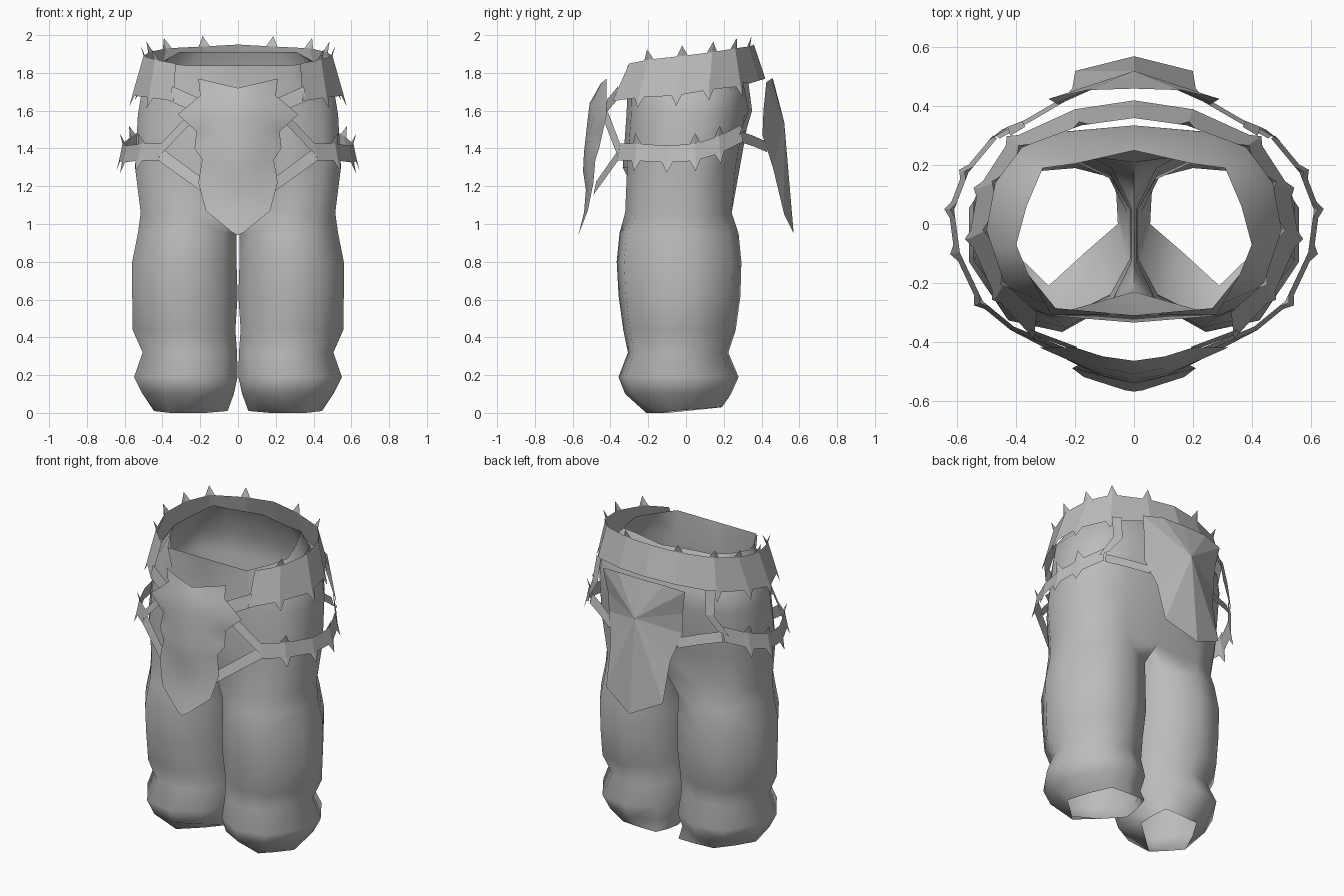
import bpy, bmesh, math
from mathutils import Vector

if "Cube" in bpy.data.objects:
    bpy.data.objects.remove(bpy.data.objects["Cube"])

grey = bpy.data.materials.new("grey")
grey.diffuse_color = (0.5, 0.5, 0.5, 1)
grey.use_nodes = True
grey.node_tree.nodes["Principled BSDF"].inputs["Base Color"].default_value = grey.diffuse_color


def finish(name, bm, smooth=None, recalc=False):
    """Mirror across x, weld the centre seam and make an object."""
    geom = bm.verts[:] + bm.edges[:] + bm.faces[:]
    copy = bmesh.ops.duplicate(bm, geom=geom)["geom"]
    for v in copy:
        if isinstance(v, bmesh.types.BMVert):
            v.co.x = -v.co.x
    bmesh.ops.reverse_faces(bm, faces=[f for f in copy if isinstance(f, bmesh.types.BMFace)])
    bmesh.ops.remove_doubles(bm, verts=[v for v in bm.verts if abs(v.co.x) < 1e-4], dist=1e-4)
    if recalc:
        bmesh.ops.recalc_face_normals(bm, faces=bm.faces[:])
    me = bpy.data.meshes.new(name)
    bm.to_mesh(me)
    bm.free()
    me.materials.append(grey)
    ob = bpy.data.objects.new(name, me)
    bpy.context.collection.objects.link(ob)
    if smooth:
        bpy.context.view_layer.objects.active = ob
        ob.select_set(True)
        bpy.ops.object.shade_smooth_by_angle(angle=math.radians(smooth))
        ob.select_set(False)
    return ob


def power(v, e):
    return math.copysign(abs(v) ** e, v)


# Trousers: a ten-sided leg that opens into half a hip ring
hem = [(.17, -.10, 0), (.29, -.21, 0), (.36, -.14, 0), (.445, -.07, .01), (.39, .06, .02),
       (.32, .18, .03), (.2, .19, .03), (.08, .19, .03), (.06, .1, .02), (.055, 0, .01)]
leg_rows = [  # z, inner x, outer x, front y, back y
    (.10, .022, .505, -.325, .24), (.19, .002, .55, -.36, .28),
    (.32, .005, .505, -.31, .225), (.44, .014, .558, -.335, .265),
    (.62, .002, .56, -.36, .29), (.80, .008, .56, -.37, .295),
    (.95, .008, .53, -.355, .28)]
hip_rows = [  # z, half width, front y, back y
    (1.06, .515, -.345, .265), (1.3, .545, -.335, .285),
    (1.58, .53, -.315, .335), (1.7, .51, -.31, .335)]
waist = [(0, -.31, 1.84), (.28, -.31, 1.84), (.36, -.17, 1.85), (.40, -.07, 1.86),
         (.365, .06, 1.88), (.31, .19, 1.91), (.2, .205, 1.91), (0, .25, 1.91)]
leg_angles = [-45, -8, 30, 75, 105, 148, 186, 225, 255, 285]
wide = math.sin(math.radians(75))

bm = bmesh.new()
rings = [[bm.verts.new(p) for p in hem]]
for z, xi, xo, yf, yb in leg_rows:
    ring = []
    for a in leg_angles:
        s, c = math.sin(math.radians(a)), math.cos(math.radians(a))
        x = (xi + xo) / 2 + (xo - xi) / 2 * s / wide
        y = (yf + yb) / 2 - (yb - yf) / 2 * power(c, .95)
        ring.append(bm.verts.new((x, y, z)))
    rings.append(ring)
for i, (z, rx, yf, yb) in enumerate(hip_rows):
    ring = []
    for k in range(8):
        t = math.pi * k / 7
        c = math.cos(t)
        x = 0 if k in (0, 7) else rx * (math.sin(t) / math.sin(math.pi * 3 / 7)) ** .8
        y = (yf + yb) / 2 - (yb - yf) / 2 * power(c, .75)
        zz = z
        if i == 0 and k in (0, 7):          # crotch seam ends
            y, zz = (-.23 if k == 0 else .21), 1.09
        ring.append(bm.verts.new((x, y, zz)))
    if i == 0:                              # crotch seam
        ring += [bm.verts.new((0, .08, 1.08)), bm.verts.new((0, -.1, 1.08))]
    rings.append(ring)
rings.append([bm.verts.new(p) for p in waist])
for a, b in zip(rings, rings[1:]):
    closed = len(b) == 10
    for k in range(10 if closed else 7):
        n = (k + 1) % 10
        bm.faces.new((a[k], a[n], b[n], b[k]))
finish("trousers", bm, 85, True)


def band(bm, low, high, thorn_up=(), thorn_down=(), height=.055):
    """Ribbon between two edge paths, with thorns on chosen points."""
    lo = [bm.verts.new(p) for p in low]
    hi = [bm.verts.new(p) for p in high]
    for k in range(len(lo) - 1):
        bm.faces.new((lo[k], lo[k + 1], hi[k + 1], hi[k]))
    for path, picks, sign in ((high, thorn_up, 1), (low, thorn_down, -1)):
        for k in picks:
            p = Vector(path[k])
            before = (Vector(path[k - 1]) - p).normalized() * .03
            after = (Vector(path[k + 1]) - p).normalized() * .03
            out = Vector((p.x, p.y, 0)).normalized() * .015
            tip = bm.verts.new(p + out + Vector((0, 0, sign * height)))
            root = bm.verts.new(p)
            for side in (before, after):
                bm.faces.new((bm.verts.new(p + side), root, tip))


def strap(bm, path, half, up=(), down=(), lean=.97):
    band(bm, [(x, y, z - half) for x, y, z in path],
         [(x * lean, y * lean, z + half) for x, y, z in path], up, down)


# Flared waist belt, open at the front
bm = bmesh.new()
band(bm,
     [(.34, -.39, 1.65), (.47, -.25, 1.67), (.56, -.05, 1.68), (.53, .12, 1.71),
      (.42, .29, 1.73), (.2, .39, 1.76), (0, .42, 1.77)],
     [(.33, -.30, 1.85), (.44, -.2, 1.87), (.50, -.02, 1.89), (.47, .14, 1.91),
      (.38, .26, 1.93), (.18, .335, 1.94), (0, .36, 1.95)],
     (1, 2, 3, 4, 5), (1, 2, 3, 4))
finish("waist_belt", bm)

# Hip straps joining the two plates
bm = bmesh.new()
strap(bm, [(.42, -.36, 1.38), (.53, -.27, 1.38), (.61, -.1, 1.37), (.63, .05, 1.38),
           (.58, .18, 1.42), (.48, .3, 1.48)], .045, (1, 3, 4), (1, 2, 3, 4))
strap(bm, [(.47, .3, 1.46), (.36, .36, 1.44), (.24, .43, 1.41)], .03)
strap(bm, [(.42, -.36, 1.39), (.2, -.45, 1.62)], .035)
strap(bm, [(.42, -.36, 1.37), (.17, -.49, 1.19)], .035)
strap(bm, [(.36, -.37, 1.69), (.2, -.43, 1.62)], .04)
band(bm, [(.50, .28, 1.47), (.43, .33, 1.6), (.42, .30, 1.75)],
     [(.45, .32, 1.50), (.38, .35, 1.6), (.37, .33, 1.75)])
finish("hip_straps", bm)

# Front plate: bulging sheet built from cross rows
rows = [  # edge x, edge y, edge z, middle y, centre y, centre z
    (.21, -.42, 1.77, -.45, -.465, 1.72), (.20, -.42, 1.68, -.49, -.51, 1.64),
    (.32, -.42, 1.58, -.49, -.52, 1.56), (.22, -.44, 1.49, -.51, -.53, 1.47),
    (.23, -.46, 1.40, -.515, -.54, 1.38), (.19, -.48, 1.34, -.52, -.545, 1.28),
    (.21, -.49, 1.22, -.51, -.53, 1.18), (.17, -.52, 1.07, -.53, -.54, 1.06),
    (.03, -.565, .955, -.567, -.57, .94)]
bm = bmesh.new()
grid = []
for ex, ey, ez, my, cy, cz in rows:
    grid.append([bm.verts.new(p) for p in
                 ((0, cy, cz), (ex * .5, my, (ez + cz) / 2), (ex, ey, ez))])
for a, b in zip(grid, grid[1:]):
    for k in range(2):
        bm.faces.new((a[k], b[k], b[k + 1], a[k + 1]))
finish("front_plate", bm, 60)

# Back plate: flat facets fanning from a central point
rim = [(0, .46, 1.77), (.16, .455, 1.77), (.29, .425, 1.75), (.265, .41, 1.6),
       (.26, .405, 1.47), (.21, .46, 1.3), (.2, .52, 1.05), (0, .57, .95)]
bm = bmesh.new()
hub = bm.verts.new((0, .52, 1.54))
edge = [bm.verts.new(p) for p in rim]
for a, b in zip(edge, edge[1:]):
    bm.faces.new((hub, a, b))
finish("back_plate", bm)
